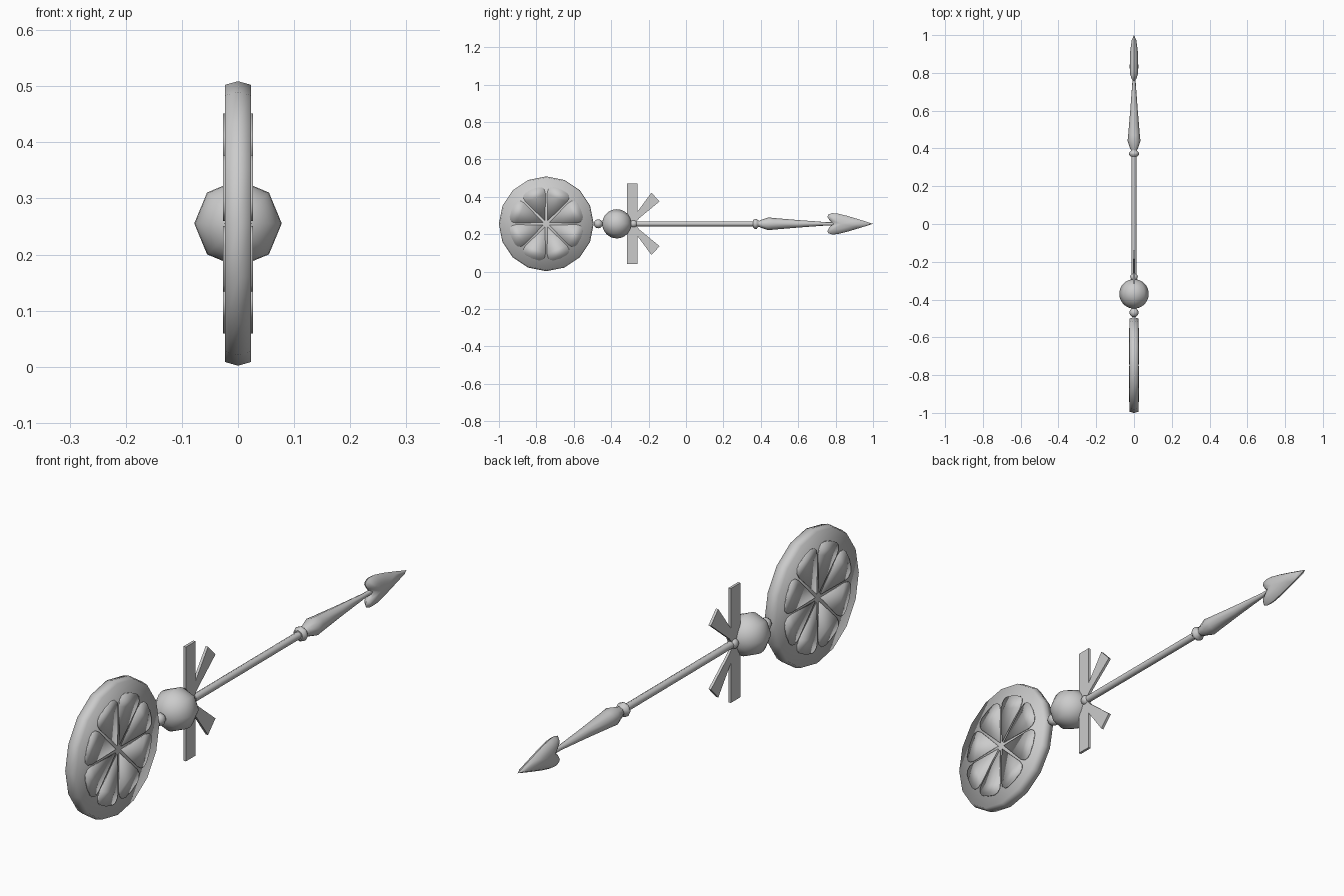
import bpy, bmesh, math
from math import sin, cos, pi, radians

if "Cube" in bpy.data.objects:
    bpy.data.objects.remove(bpy.data.objects["Cube"])

CZ = 0.2555          # height of the long axis
DISC_Y = -0.747      # centre of the big disc
HUB_Y = -0.28        # where the ribbons meet

grey = bpy.data.materials.new("plain grey")
grey.diffuse_color = (0.6, 0.6, 0.6, 1)
grey.use_nodes = True
grey.node_tree.nodes["Principled BSDF"].inputs["Base Color"].default_value = grey.diffuse_color


def finish(name, bm, angle=None):
    bmesh.ops.remove_doubles(bm, verts=bm.verts, dist=1e-5)
    bmesh.ops.recalc_face_normals(bm, faces=bm.faces)
    me = bpy.data.meshes.new(name)
    bm.to_mesh(me)
    bm.free()
    ob = bpy.data.objects.new(name, me)
    bpy.context.collection.objects.link(ob)
    me.materials.append(grey)
    if angle:
        bpy.ops.object.select_all(action='DESELECT')
        ob.select_set(True)
        bpy.context.view_layer.objects.active = ob
        bpy.ops.object.shade_smooth_by_angle(angle=radians(angle))
    return ob


def lathe(name, profile, sides, place, angle):
    """Turn (position, radius) pairs; place(pos, u, v) gives the 3D point."""
    bm = bmesh.new()
    rings = []
    for p, r in profile:
        n = 1 if r == 0 else sides
        rings.append([bm.verts.new(place(p, r * sin(2 * pi * i / sides), r * cos(2 * pi * i / sides)))
                      for i in range(n)])
    for a, b in zip(rings, rings[1:]):
        for i in range(sides):
            j = (i + 1) % sides
            quad = [a[i % len(a)], a[j % len(a)], b[j % len(b)], b[i % len(b)]]
            bm.faces.new(list(dict.fromkeys(quad)))
    return finish(name, bm, angle)


def along_y(p, u, v):
    return (u, p, CZ + v)


def along_x(p, u, v):
    return (p, DISC_Y + u, CZ + v)


def ball(name, y, r, rings=12, sides=8):
    prof = [(y - r * cos(pi * i / rings), r * sin(pi * i / rings) if 0 < i < rings else 0)
            for i in range(rings + 1)]
    lathe(name, prof, sides, along_y, 60)


def plate(name, outline, x0, x1, angle=None):
    """Flat plate from a (y, z) outline, between two x positions."""
    bm = bmesh.new()
    a = [bm.verts.new((x0, y, z)) for y, z in outline]
    b = [bm.verts.new((x1, y, z)) for y, z in outline]
    bm.faces.new(a)
    bm.faces.new(b)
    for i in range(len(a)):
        j = (i + 1) % len(a)
        bm.faces.new((a[i], a[j], b[j], b[i]))
    return finish(name, bm, angle)


# big disc with a softly ridged rim
lathe("disc", [(-0.023, 0), (-0.023, 0.247), (0, 0.2535), (0.023, 0.247), (0.023, 0)], 16, along_x, 180)

# raised rounded wedges on both faces of the disc
half = [(0.16, 21), (0.182, 19.5), (0.195, 16), (0.2, 11)]
polar = [(0.018, 0)] + [(r, -a) for r, a in half] + [(0.2, 0)] + [(r, a) for r, a in reversed(half)]
for side in (-1, 1):
    for k in range(8):
        outline = [(DISC_Y + r * cos(radians(22.5 + 45 * k + a)),
                    CZ + r * sin(radians(22.5 + 45 * k + a))) for r, a in polar]
        plate("disc_wedge", outline, side * 0.022, side * 0.027, 180)

# balls between disc and shaft
ball("small_bead", -0.469, 0.024, 8)
ball("large_ball", -0.37, 0.078, 16)
ball("hub_bead", HUB_Y, 0.02, 8)

# shaft, collar and tapered spear section
lathe("shaft", [(-0.3, 0), (-0.3, 0.0135), (0.37, 0.0135), (0.37, 0)], 8, along_y, 50)
lathe("collar", [(0.358, 0), (0.358, 0.018), (0.368, 0.027), (0.378, 0.027), (0.386, 0.017),
                 (0.392, 0.016), (0.398, 0.021), (0.405, 0.021), (0.405, 0)], 8, along_y, 50)
lathe("tapered_neck", [(0.398, 0), (0.398, 0.02), (0.44, 0.034), (0.47, 0.031), (0.6, 0.02),
                       (0.75, 0.009), (0.79, 0.009), (0.79, 0)], 8, along_y, 50)

# heart-shaped arrowhead, domed on both sides
edge = [(1.0, 0), (0.93, 0.022), (0.86, 0.043), (0.81, 0.055), (0.78, 0.057), (0.761, 0.05),
        (0.756, 0.038), (0.766, 0.02), (0.785, 0)]
edge += [(y, -z) for y, z in reversed(edge[1:-1])]
bm = bmesh.new()
for side in (-1, 1):
    rings = []
    for k, x in ((1, 0), (0.85, 0.012), (0.5, 0.02)):
        rings.append([bm.verts.new((side * x, 0.83 + k * (y - 0.83), CZ + k * z)) for y, z in edge])
    top = bm.verts.new((side * 0.023, 0.83, CZ))
    for i in range(len(edge)):
        j = (i + 1) % len(edge)
        for a, b in zip(rings, rings[1:]):
            bm.faces.new((a[i], a[j], b[j], b[i]))
        bm.faces.new((rings[-1][i], rings[-1][j], top))
finish("arrowhead", bm, 60)

# two upright and two slanted ribbons, mirrored above and below the axis
upright = [(-0.285, 0.0), (-0.316, 0.06), (-0.316, 0.215), (-0.259, 0.215), (-0.259, 0.06), (-0.275, 0.0)]
slanted = [(-0.285, 0.008), (-0.262, 0.062), (-0.185, 0.166), (-0.141, 0.12), (-0.25, 0.03), (-0.275, 0.0)]
for s in (1, -1):
    for name, shape in (("upright_ribbon", upright), ("slanted_ribbon", slanted)):
        plate(name, [(y, CZ + s * z) for y, z in shape], -0.005, 0.005)
